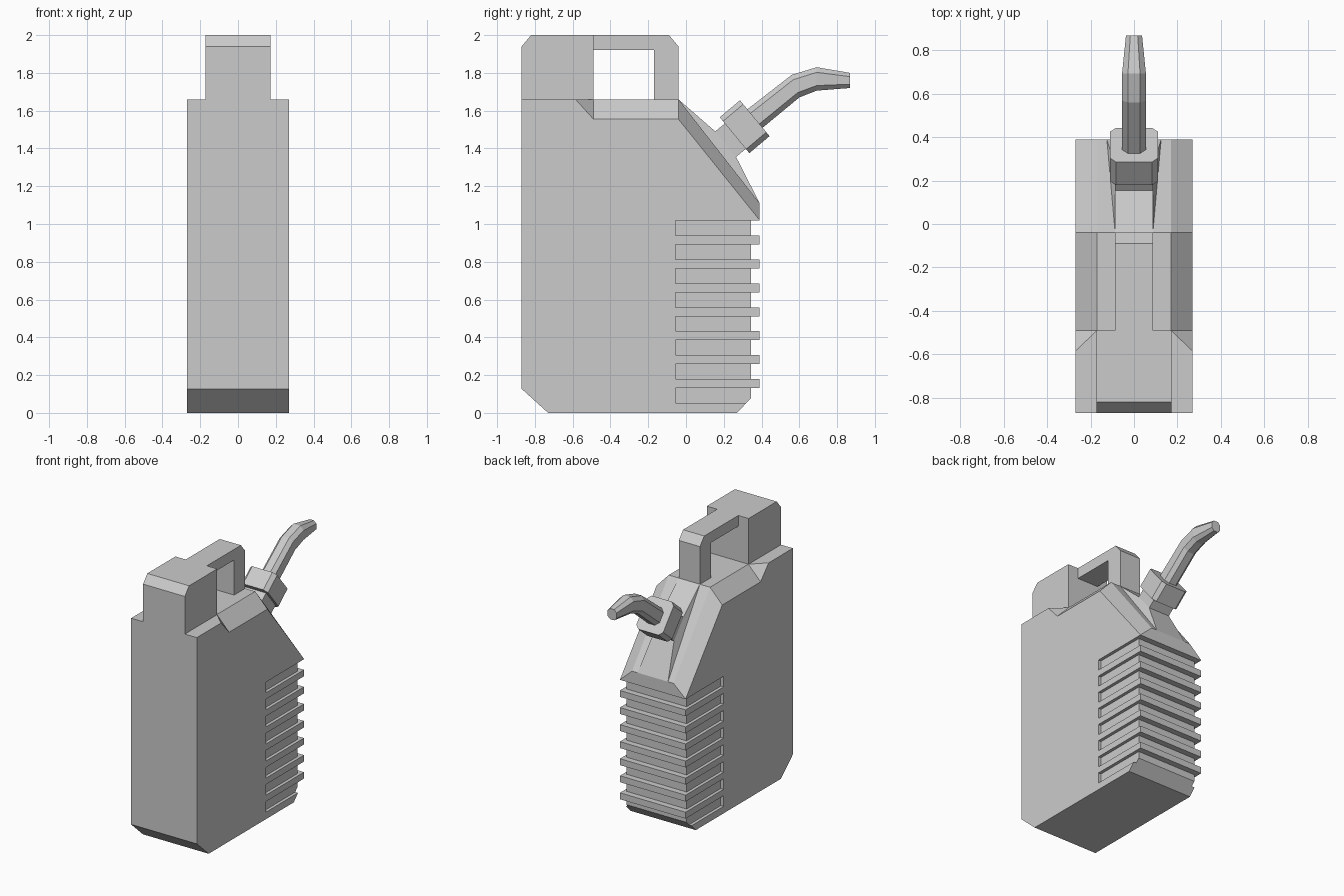
import bpy, bmesh
from math import cos, sin, radians

cube = bpy.data.objects.get("Cube")
if cube:
    bpy.data.objects.remove(cube, do_unlink=True)

grey = bpy.data.materials.new("plain_grey")
grey.use_nodes = True
COLOR = (0.6, 0.6, 0.6, 1)
grey.diffuse_color = COLOR
grey.node_tree.nodes["Principled BSDF"].inputs["Base Color"].default_value = COLOR


def finish(name, bm):
    bmesh.ops.recalc_face_normals(bm, faces=bm.faces[:])
    mesh = bpy.data.meshes.new(name)
    bm.to_mesh(mesh)
    bm.free()
    mesh.materials.append(grey)
    obj = bpy.data.objects.new(name, mesh)
    bpy.context.collection.objects.link(obj)
    return obj


def loft_rings(bm, rings):
    """Join equal rings of points into one capped solid."""
    loops = [[bm.verts.new(p) for p in ring] for ring in rings]
    n = len(loops[0])
    for a, b in zip(loops, loops[1:]):
        for i in range(n):
            j = (i + 1) % n
            bm.faces.new((a[i], a[j], b[j], b[i]))
    bm.faces.new(loops[0])
    bm.faces.new(loops[-1])


def side_extrude(name, profile, half):
    """Extrude a (y, z) outline across the width."""
    bm = bmesh.new()
    loft_rings(bm, [[(x, y, z) for y, z in profile] for x in (-half, half)])
    return finish(name, bm)


def chamfered_ring(y, z, angle, w, h, c):
    """Rectangle with cut corners, facing along a tilted axis."""
    a = radians(angle)
    pts = [(w, c - h), (w, h - c), (w - c, h), (c - w, h),
           (-w, h - c), (-w, c - h), (c - w, -h), (w - c, -h)]
    return [(x, y - v * sin(a), z + v * cos(a)) for x, v in pts]


# Main tank: side outline plus inner points of the chamfered shoulder
W, IN = 0.27, 0.17
outer = [(-0.73, 0), (0.27, 0), (0.39, 0.127), (0.39, 1.02), (-0.04, 1.555),
         (-0.49, 1.555), (-0.585, 1.66), (-0.87, 1.66), (-0.87, 0.127)]
inner = [(0.39, 1.11), (-0.04, 1.66), (-0.49, 1.66)]
bm = bmesh.new()
sides = []
for s in (1, -1):
    o = [bm.verts.new((s * W, y, z)) for y, z in outer]
    i = [bm.verts.new((s * IN, y, z)) for y, z in inner]
    bm.faces.new(o)
    bm.faces.new((o[3], o[4], i[1], i[0]))
    bm.faces.new((o[4], o[5], i[2], i[1]))
    bm.faces.new((o[5], o[6], i[2]))
    sides.append((o, i))
(ro, ri), (lo, li) = sides
strips = [(ro[0:2], lo[0:2]), (ro[1:3], lo[1:3]),
          (ro[2:4] + ri[:1], lo[2:4] + li[:1]),
          (ri[0:2], li[0:2]), (ri[1:3], li[1:3]),
          (ri[2:] + ro[6:8], li[2:] + lo[6:8]),
          (ro[7:9], lo[7:9]), ([ro[8], ro[0]], [lo[8], lo[0]])]
for r, l in strips:
    bm.faces.new(r + l[::-1])
tank = finish("tank", bm)

# Grip grooves wrapping round the back
bm = bmesh.new()
D, BACK, START, FAR = 0.247, 0.345, -0.055, 0.5
wrap = [(D, START), (D, BACK), (-D, BACK), (-D, START),
        (-FAR, START), (-FAR, FAR), (FAR, FAR), (FAR, START)]
for k in range(8):
    z = 0.052 + k * 0.1268
    loft_rings(bm, [[(x, y, h) for x, y in wrap] for h in (z, z + 0.079)])
cutter = finish("groove_cutter", bm)
cutter.hide_render = True
mod = tank.modifiers.new("grooves", 'BOOLEAN')
mod.operation = 'DIFFERENCE'
mod.solver = 'EXACT'
mod.object = cutter
bpy.context.view_layer.objects.active = tank
bpy.ops.object.modifier_apply(modifier=mod.name)
bpy.data.objects.remove(cutter, do_unlink=True)

# Handle: wide front block and narrow looped grip
side_extrude("handle_block", [(-0.87, 1.66), (-0.87, 1.94), (-0.82, 2),
                              (-0.49, 2), (-0.49, 1.66)], 0.172)
side_extrude("handle_grip", [(-0.49, 2), (-0.09, 2), (-0.04, 1.94), (-0.04, 1.65),
                             (-0.17, 1.65), (-0.17, 1.92), (-0.49, 1.92)], 0.087)

# Spout mount: wedge on the sloping shoulder, flared towards its lower end
bm = bmesh.new()
mount = [(0.087, -0.04, 1.66), (0.087, 0.155, 1.49),
         (0.087, 0.265, 1.355), (0.125, 0.39, 1.11)]
loft_rings(bm, [[(s * x, y, z) for x, y, z in mount] for s in (1, -1)])
finish("spout_mount", bm)

# Neck, nut and bent spout share the same tilted axis
side_extrude("spout_neck", [(0.155, 1.49), (0.23, 1.552), (0.34, 1.417), (0.265, 1.355)], 0.087)


def lofted(name, sections):
    bm = bmesh.new()
    loft_rings(bm, [chamfered_ring(*s) for s in sections])
    return finish(name, bm)


lofted("spout_nut", [(0.257, 1.47, 39.5, 0.11, 0.123, 0.027),
                     (0.364, 1.56, 39.5, 0.11, 0.123, 0.027)])
lofted("spout", [(0.33, 1.53, 39, 0.055, 0.064, 0.027),
                 (0.58, 1.73, 19, 0.055, 0.063, 0.027),
                 (0.692, 1.768, 0, 0.055, 0.062, 0.027),
                 (0.868, 1.76, 0, 0.037, 0.04, 0.02)])
